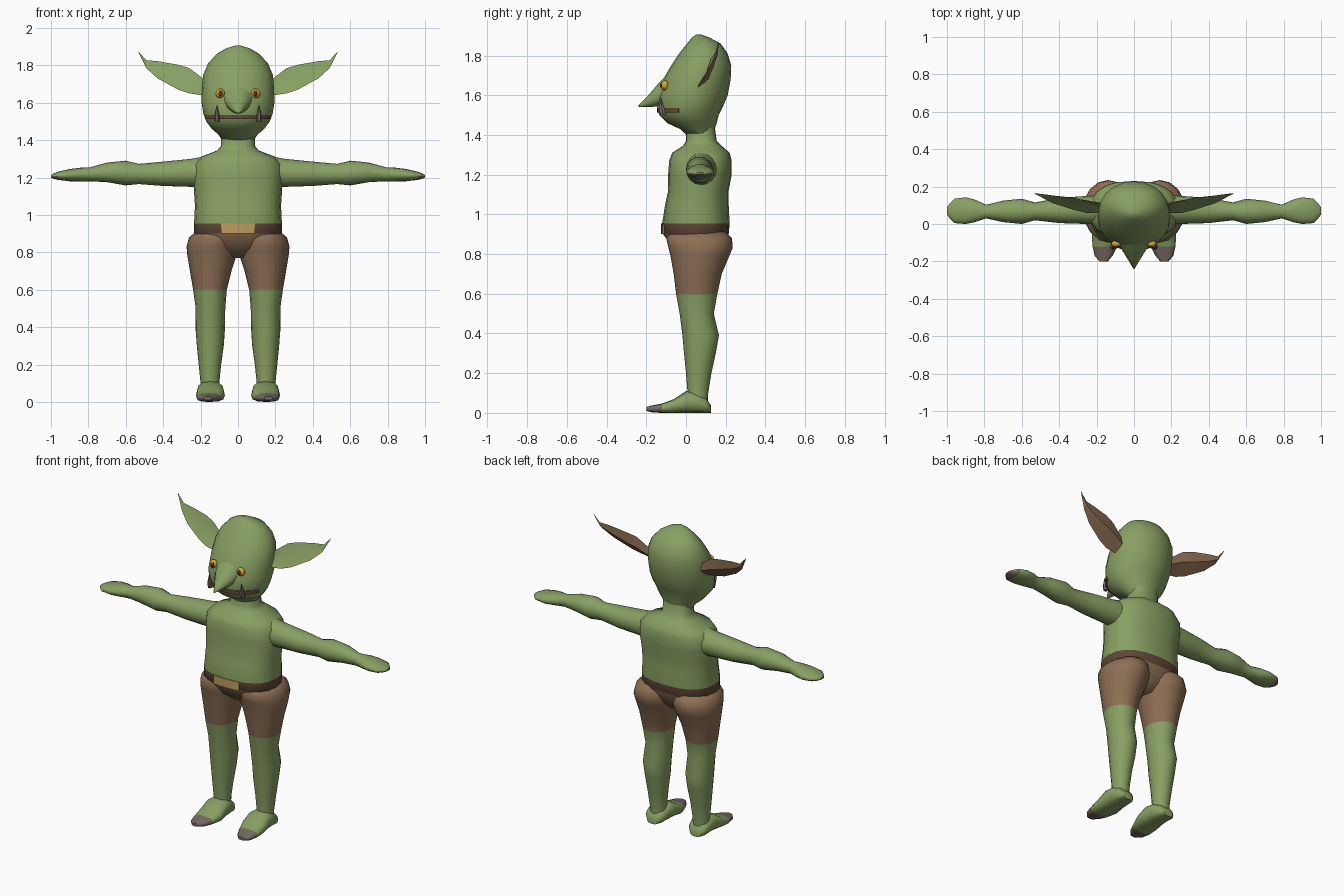
import bpy, bmesh
from math import cos, sin, pi, radians, copysign
from mathutils import Vector

cube = bpy.data.objects.get("Cube")
if cube:
    bpy.data.objects.remove(cube)


def material(name, *rgb):
    m = bpy.data.materials.new(name)
    m.use_nodes = True
    m.diffuse_color = (*rgb, 1)
    m.node_tree.nodes["Principled BSDF"].inputs["Base Color"].default_value = (*rgb, 1)
    return m


SKIN = material("green skin", .25, .35, .125)
CLOTH = material("brown cloth", .27, .16, .09)
BELT = material("dark leather", .12, .063, .04)
BUCKLE = material("tan buckle", .52, .33, .12)
NAIL = material("grey nail", .18, .14, .125)
EYE = material("yellow eye", .65, .38, .04)
PUPIL = material("dark red pupil", .1, .03, .02)


def finish(name, bm, mats, rule=None, mirror=False, angle=50):
    """Turn a bmesh into a shaded object, colouring faces by a rule."""
    bmesh.ops.recalc_face_normals(bm, faces=bm.faces)
    if rule:
        for f in bm.faces:
            f.material_index = int(rule(f.calc_center_median(), f.normal))
    mesh = bpy.data.meshes.new(name)
    bm.to_mesh(mesh)
    bm.free()
    for m in mats:
        mesh.materials.append(m)
    mesh.shade_smooth()
    mesh.set_sharp_from_angle(angle=radians(angle))
    ob = bpy.data.objects.new(name, mesh)
    bpy.context.collection.objects.link(ob)
    if mirror:
        ob.modifiers.new("Mirror", "MIRROR").use_mirror_merge = False
    return ob


def skin_rings(rings, closed=True):
    """Bridge equal rings of points; close both ends when asked."""
    bm = bmesh.new()
    loops = [[bm.verts.new(p) for p in ring] for ring in rings]
    n = len(loops[0])
    for a, b in zip(loops, loops[1:]):
        for i in range(n):
            j = (i + 1) % n
            bm.faces.new((a[i], a[j], b[j], b[i]))
    if closed:
        bm.faces.new(loops[0])
        bm.faces.new(loops[-1])
    return bm


def oval(t, a0, a1, b0, b1, angle, power=2):
    """Point on a rounded section that fills the given ranges."""
    c, s = cos(angle), sin(angle)
    a = (a0 + a1) / 2 + (a1 - a0) / 2 * copysign(abs(c) ** (2 / power), c)
    b = (b0 + b1) / 2 + (b1 - b0) / 2 * copysign(abs(s) ** (2 / power), s)
    return a, b, t


def loft(rows, axis="z", sides=16, power=2):
    """Loft sections (position, a range, b range) along an axis."""
    place = {"z": lambda a, b, t: (a, b, t),
             "x": lambda a, b, t: (t, a, b),
             "y": lambda a, b, t: (a, t, b)}[axis]
    return skin_rings([[place(*oval(*r, 2 * pi * i / sides, power)) for i in range(sides)]
                       for r in rows])


def even(rows):
    """Expand (position, half width, b range) to a symmetric section."""
    return [(t, -w, w, b0, b1) for t, w, b0, b1 in rows]


def strip(name, mat, width, front, back, low, high, spread, power=2):
    """Thin plate wrapped round the front of an oval."""
    rings = []
    for i in range(13):
        a = radians(270 + spread * (i / 6 - 1))
        ring = []
        for grow, z in ((.005, low), (.005, high), (-.004, high), (-.004, low)):
            ring.append(oval(z, -width - grow, width + grow, front - grow, back + grow, a, power))
        rings.append(ring)
    finish(name, skin_rings(rings), [mat], angle=40)


# Torso, with belt and shorts as height bands
torso = even([
    (.77, .06, .0, .13), (.82, .17, -.06, .18), (.9, .235, -.115, .215),
    (.955, .235, -.12, .22), (1.05, .23, -.105, .215), (1.12, .235, -.09, .215),
    (1.2, .24, -.09, .23), (1.27, .235, -.085, .23), (1.31, .2, -.07, .22),
    (1.345, .11, -.015, .18), (1.37, .09, .0, .155), (1.44, .09, .0, .145)])
finish("torso", loft(torso, sides=20, power=2.4), [SKIN, CLOTH, BELT],
       lambda c, n: 1 if c.z < .9 else 2 if c.z < .955 else 0)
strip("belt_buckle", BUCKLE, .235, -.12, .218, .9, .955, 18, 2.4)

# Head and nose
head = even([
    (1.4, .085, .0, .14), (1.43, .105, -.03, .145), (1.46, .14, -.095, .155),
    (1.5, .17, -.135, .165), (1.54, .185, -.145, .185), (1.6, .195, -.14, .21),
    (1.68, .193, -.115, .225), (1.75, .186, -.075, .228), (1.81, .16, -.035, .21),
    (1.86, .115, .005, .175), (1.89, .065, .03, .12), (1.905, .015, .05, .08)])
finish("head", loft(head, sides=20), [SKIN])
nose = even([(-.06, .1, 1.56, 1.735), (-.13, .07, 1.545, 1.67),
             (-.19, .033, 1.54, 1.6), (-.24, .003, 1.542, 1.548)])
finish("nose", loft(nose, "y", 12), [SKIN])

# Mouth band and tusks
strip("mouth", BELT, .18, -.142, .18, 1.513, 1.535, 70)
tusk = [(1.5, .1, .126, -.13, -.1), (1.53, .099, .127, -.138, -.106),
        (1.585, .111, .115, -.128, -.124)]
finish("tusks", loft(tusk, sides=6), [NAIL], mirror=True, angle=30)


def ball(name, mat, centre, size):
    bm = bmesh.new()
    bmesh.ops.create_uvsphere(bm, u_segments=10, v_segments=6, radius=1)
    bmesh.ops.scale(bm, vec=size, verts=bm.verts)
    bmesh.ops.translate(bm, vec=centre, verts=bm.verts)
    finish(name, bm, [mat], mirror=True)


# Eyes
ball("eyes", EYE, (.095, -.106, 1.65), (.026, .02, .026))
ball("pupils", PUPIL, (.093, -.121, 1.65), (.011, .01, .016))

# Ears: folded blades, green in front and brown behind
ear = []
for x, low, high, y_low, y_high, thick in (
        (.16, 1.635, 1.71, .06, .1, .03), (.26, 1.65, 1.785, .06, .125, .035),
        (.32, 1.67, 1.803, .075, .14, .03), (.43, 1.73, 1.822, .11, .152, .018),
        (.49, 1.785, 1.827, .14, .16, .01), (.533, 1.87, 1.875, .163, .165, .001)):
    bottom, top = Vector((x, y_low, low)), Vector((x, y_high, high))
    middle = (bottom + top) / 2
    back = Vector((0, thick, 0))
    ear.append([bottom, middle + back * .3, top, middle + back])
finish("ears", skin_rings(ear), [SKIN, CLOTH], lambda c, n: n.y > 0, True, 15)

# Arms with grey fingertips
arm = [(.14, .0, .16, 1.14, 1.32), (.25, .0, .15, 1.15, 1.3), (.4, .005, .14, 1.155, 1.285),
       (.53, .02, .115, 1.165, 1.273), (.6, .0, .135, 1.158, 1.29), (.7, .01, .125, 1.175, 1.28),
       (.79, .03, .103, 1.18, 1.255), (.85, .01, .13, 1.18, 1.252), (.9, .0, .143, 1.18, 1.245),
       (.96, .005, .135, 1.187, 1.232), (.985, .03, .11, 1.193, 1.222), (1, .05, .09, 1.2, 1.213)]
finish("arms", loft(arm, "x"), [SKIN, NAIL],
       lambda c, n: c.x > .965 and n.z < .3, True)

# Legs with the shorts as a height band
leg = [(.91, .02, .225, -.08, .2), (.88, .005, .262, -.1, .232), (.83, .001, .275, -.088, .235),
       (.79, .006, .272, -.078, .218), (.7, .035, .257, -.062, .18), (.6, .06, .24, -.05, .158),
       (.5, .068, .226, -.032, .14), (.39, .07, .227, -.018, .166), (.3, .076, .22, -.01, .15),
       (.2, .09, .21, .0, .128), (.1, .1, .2, .008, .112), (.04, .1, .2, .01, .11)]
finish("legs", loft(leg), [SKIN, CLOTH], lambda c, n: c.z > .6, True)

# Feet, flat underneath, with grey toes
foot = [(.125, .115, .185, .0, .04), (.1, .09, .21, .0, .075), (.05, .08, .215, .0, .105),
        (.0, .075, .22, .0, .11), (-.06, .07, .225, .0, .07), (-.12, .09, .222, .0, .047),
        (-.17, .115, .21, .002, .038), (-.2, .14, .185, .01, .03)]
finish("feet", loft(foot, "y", 12, 2.6), [SKIN, NAIL],
       lambda c, n: c.y < -.12, True)
